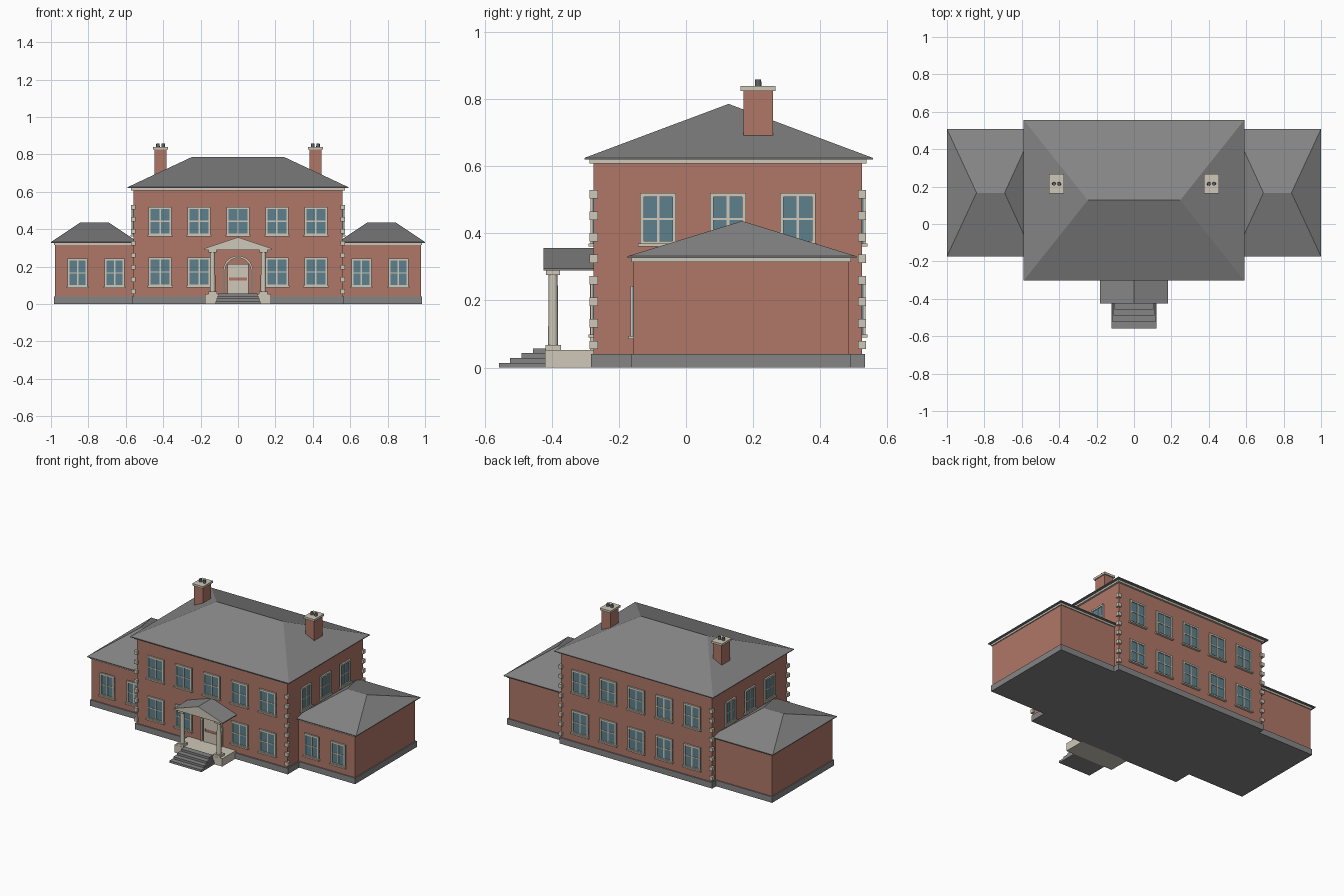
import bpy, bmesh, math
from mathutils import Matrix, Vector

cube = bpy.data.objects.get("Cube")
if cube:
    bpy.data.objects.remove(cube, do_unlink=True)


def material(name, r, g, b):
    m = bpy.data.materials.new(name)
    m.use_nodes = True
    m.diffuse_color = (r, g, b, 1)
    m.node_tree.nodes["Principled BSDF"].inputs["Base Color"].default_value = (r, g, b, 1)
    return m


brick = material("brick", 0.43, 0.185, 0.136)
slate = material("slate grey", 0.235, 0.235, 0.235)
cream = material("cream stone", 0.62, 0.58, 0.48)
glass = material("window glass", 0.11, 0.22, 0.27)
pot_grey = material("chimney pot grey", 0.12, 0.12, 0.12)


def finish(name, bm, mats):
    bmesh.ops.recalc_face_normals(bm, faces=bm.faces)
    me = bpy.data.meshes.new(name)
    bm.to_mesh(me)
    bm.free()
    for m in mats:
        me.materials.append(m)
    ob = bpy.data.objects.new(name, me)
    bpy.context.collection.objects.link(ob)
    return ob


def add_box(bm, x, y, z, mat=0):
    """Add a box given (low, high) on each axis."""
    size = Matrix.Diagonal((x[1] - x[0], y[1] - y[0], z[1] - z[0], 1))
    centre = Vector((sum(x) / 2, sum(y) / 2, sum(z) / 2))
    made = bmesh.ops.create_cube(bm, size=1, matrix=Matrix.Translation(centre) @ size)
    for f in {f for v in made["verts"] for f in v.link_faces}:
        f.material_index = mat


def box(name, x, y, z, mat):
    bm = bmesh.new()
    add_box(bm, x, y, z)
    return finish(name, bm, [mat])


def around(c, half):
    return (c - half, c + half)


def hip_roof(name, x, y, z, ridge):
    """Hipped roof over a rectangle, with its ridge running along x."""
    bm = bmesh.new()
    lip = z[0] + 0.005
    rings = [[bm.verts.new((px, py, pz)) for px, py in
              ((x[0], y[0]), (x[1], y[0]), (x[1], y[1]), (x[0], y[1]))] for pz in (z[0], lip)]
    low, up = rings
    a, b = [bm.verts.new((rx, sum(y) / 2, z[1])) for rx in ridge]
    bm.faces.new(low)
    for i in range(4):
        j = (i + 1) % 4
        bm.faces.new((low[i], low[j], up[j], up[i]))
    for f in ((up[0], up[1], b, a), (up[1], up[2], b), (up[2], up[3], a, b), (up[3], up[0], a)):
        bm.faces.new(f)
    return finish(name, bm, [slate])


def cylinder(name, x, y, z, r1, r2, mat, sides=16):
    bm = bmesh.new()
    bmesh.ops.create_cone(bm, cap_ends=True, segments=sides, radius1=r1, radius2=r2,
                          depth=z[1] - z[0], matrix=Matrix.Translation((x, y, sum(z) / 2)))
    ob = finish(name, bm, [mat])
    for f in ob.data.polygons:
        f.use_smooth = abs(f.normal.z) < 0.7
    return ob


def window(name, place, width, z, turn=0):
    """Four-pane window with frame, glazing bars and sill, facing -y before turning."""
    bm = bmesh.new()
    w, bar = width / 2, 0.011
    deep = (-0.010, 0.002)
    add_box(bm, (-w, w), (-0.004, 0.002), z, 1)
    for s in (-1, 1):
        add_box(bm, around(s * (w - bar / 2), bar / 2), deep, z)
    for top in (z[0] + bar, z[1]):
        add_box(bm, (-w + bar, w - bar), deep, (top - bar, top))
    add_box(bm, around(0, 0.004), (-0.008, 0.002), (z[0] + bar, z[1] - bar))
    add_box(bm, (-w + bar, w - bar), (-0.007, 0.002), around(sum(z) / 2, 0.003))
    add_box(bm, around(0, w + 0.006), (-0.016, 0.002), (z[0] - 0.005, z[0] + 0.004))
    ob = finish(name, bm, [cream, glass])
    ob.location = (place[0], place[1], 0)
    ob.rotation_euler.z = turn


# Main block
FRONT, BACK, SIDE = -0.275, 0.525, 0.56
box("main_walls", (-SIDE, SIDE), (FRONT, BACK), (0.04, 0.612), brick)
box("main_plinth", around(0, SIDE + 0.008), (FRONT - 0.008, BACK + 0.008), (0, 0.04), slate)
box("main_cornice", around(0, SIDE + 0.013), (FRONT - 0.013, BACK + 0.013), (0.608, 0.621), cream)
hip_roof("main_roof", (-0.59, 0.59), (-0.303, 0.557), (0.62, 0.786), (-0.247, 0.247))

# Side wings
for side, s in (("left", 1), ("right", -1)):
    def span(a, b):
        return tuple(sorted((s * a, s * b)))
    box(side + "_wing_walls", span(0.55, 0.978), (-0.156, 0.485), (0.04, 0.317), brick)
    box(side + "_wing_plinth", span(0.55, 0.985), (-0.163, 0.492), (0, 0.04), slate)
    box(side + "_wing_cornice", span(0.55, 0.985), (-0.163, 0.492), (0.315, 0.328), cream)
    hip_roof(side + "_wing_roof", span(0.535, 1.0), (-0.174, 0.508), (0.327, 0.437),
             span(0.692, 0.842))
    for x in (0.66, 0.858):
        window(side + "_wing_window", (s * x, -0.156), 0.107, (0.09, 0.243))

    # Chimney with cap and two pots
    cx, cy = s * 0.414, 0.215
    box(side + "_chimney", around(cx, 0.033), around(cy, 0.044), (0.69, 0.827), brick)
    box(side + "_chimney_cap", around(cx, 0.04), around(cy, 0.052), (0.825, 0.839), cream)
    for dx in (-0.014, 0.014):
        cylinder(side + "_chimney_pot", cx + dx, cy, (0.838, 0.858), 0.010, 0.009, pot_grey, 12)

    # Upper windows on the end walls
    for i in (-1, 0, 1):
        window(side + "_end_window", (s * SIDE, 0.125 + i * 0.208), 0.107, (0.366, 0.52),
               s * math.pi / 2)

    # Corner quoins
    bm = bmesh.new()
    for y in (FRONT, BACK):
        for i in range(8):
            z = 0.055 + i * 0.0642
            add_box(bm, around(s * SIDE, 0.012), around(y, 0.012), (z, z + 0.025))
    finish(side + "_quoins", bm, [cream])

# Front and back windows
for i in range(-2, 3):
    for storey, z in (("lower", (0.094, 0.248)), ("upper", (0.366, 0.52))):
        if i or storey == "upper":
            window(storey + "_front_window", (i * 0.208, FRONT), 0.123, z)
        window(storey + "_back_window", (i * 0.208, BACK), 0.123, z, math.pi)

# Porch platform and steps
box("porch_platform", (-0.177, 0.177), (-0.42, FRONT), (0, 0.053), cream)
bm = bmesh.new()
for i in range(4):
    add_box(bm, around(0, 0.119 - i * 0.005), (-0.558 + i * 0.034, -0.415), (i * 0.0143, (i + 1) * 0.0143))
finish("porch_steps", bm, [slate])

# Porch columns
for s in (-1, 1):
    x, y = s * 0.136, -0.396
    box("column_base", around(x, 0.023), around(y, 0.023), (0.053, 0.068), cream)
    cylinder("column_shaft", x, y, (0.067, 0.277), 0.015, 0.0135, cream)
    box("column_capital", around(x, 0.021), around(y, 0.021), (0.276, 0.291), cream)

# Porch gable: slate slopes, cream front and underside
bm = bmesh.new()
outline = [(-0.183, 0.29), (0.183, 0.29), (0.183, 0.296), (0, 0.357), (-0.183, 0.296)]
front = bm.faces.new([bm.verts.new((x, -0.425, z)) for x, z in outline])
moved = bmesh.ops.extrude_face_region(bm, geom=[front])["geom"]
bmesh.ops.translate(bm, verts=[v for v in moved if isinstance(v, bmesh.types.BMVert)],
                    vec=(0, FRONT + 0.425, 0))
bmesh.ops.recalc_face_normals(bm, faces=bm.faces)
for f in bm.faces:
    f.material_index = 0 if f.normal.z > 0.3 or abs(f.normal.x) > 0.3 else 1
finish("porch_gable", bm, [slate, cream])

# Door with raised panels in a brick-red slab
bm = bmesh.new()
add_box(bm, (-0.055, 0.055), (FRONT - 0.005, FRONT), (0.053, 0.212), 1)
for z in ((0.055, 0.125), (0.143, 0.208)):
    add_box(bm, (-0.049, 0.049), (FRONT - 0.008, FRONT), z)
for s in (-1, 1):
    add_box(bm, around(s * 0.052, 0.005), (FRONT - 0.009, FRONT), (0.053, 0.212))
add_box(bm, (-0.057, 0.057), (FRONT - 0.009, FRONT), (0.205, 0.214))
finish("front_door", bm, [cream, brick])

# Arched door surround
bm = bmesh.new()
steps = 16
rows = []
for r in (0.08, 0.069):
    pts = [(r, 0.053)]
    pts += [(r * math.cos(math.pi * i / steps), 0.178 + r * math.sin(math.pi * i / steps))
            for i in range(steps + 1)]
    pts.append((-r, 0.053))
    rows.append([bm.verts.new((x, FRONT - 0.011, z)) for x, z in pts])
outer, inner = rows
faces = [bm.faces.new((outer[i], outer[i + 1], inner[i + 1], inner[i])) for i in range(len(outer) - 1)]
moved = bmesh.ops.extrude_face_region(bm, geom=faces)["geom"]
bmesh.ops.translate(bm, verts=[v for v in moved if isinstance(v, bmesh.types.BMVert)], vec=(0, 0.012, 0))
finish("door_arch", bm, [cream])
